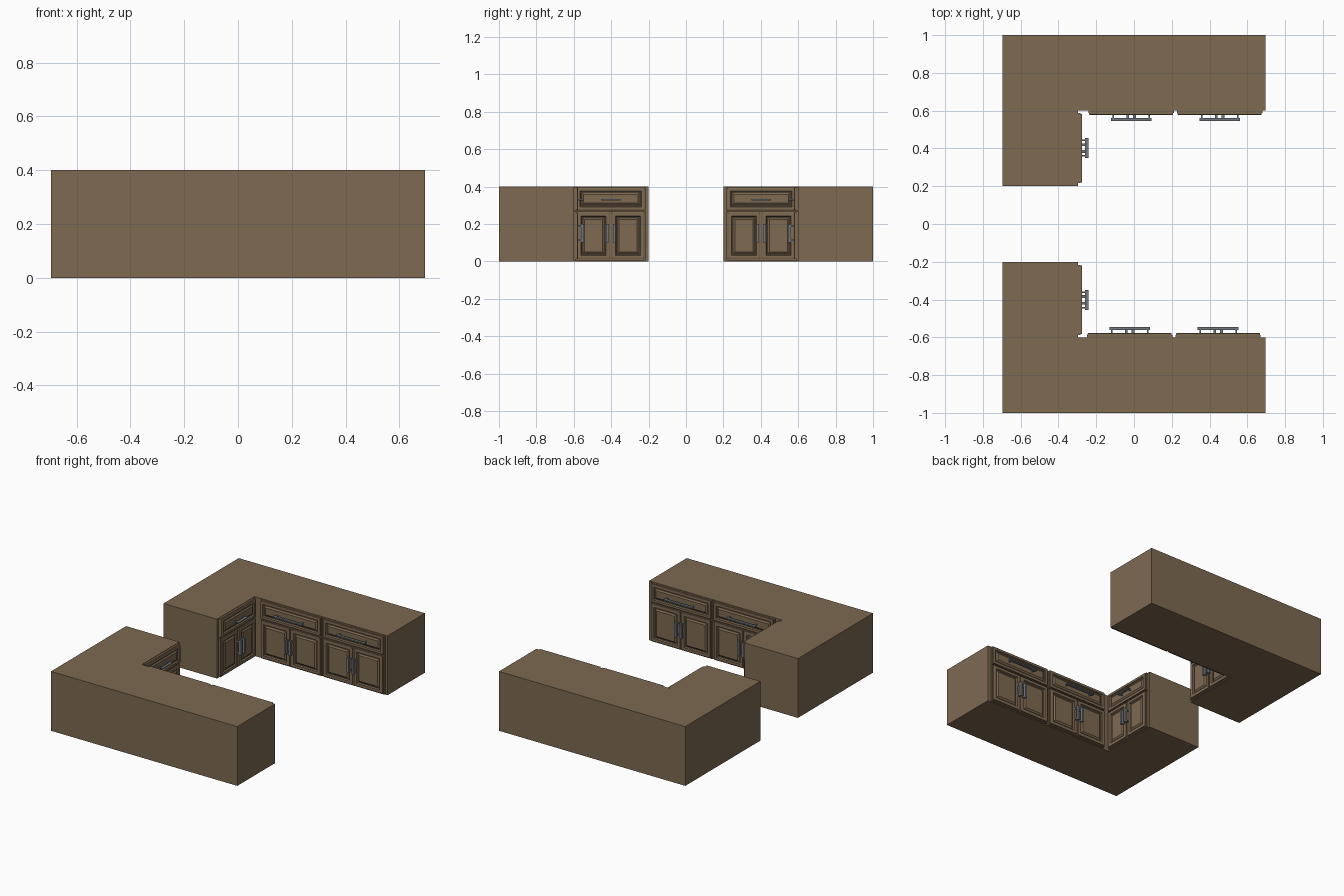
import bpy, bmesh
from math import pi
from mathutils import Matrix, Vector

if "Cube" in bpy.data.objects:
    bpy.data.objects.remove(bpy.data.objects["Cube"])


def material(name, color):
    m = bpy.data.materials.new(name)
    m.diffuse_color = color
    m.use_nodes = True
    m.node_tree.nodes["Principled BSDF"].inputs["Base Color"].default_value = m.diffuse_color
    return m


WOOD = material("brown_wood", (0.205, 0.142, 0.083, 1))
METAL = material("grey_metal", (0.17, 0.19, 0.21, 1))


def finish(bm, name, mat, matrix=Matrix()):
    bmesh.ops.recalc_face_normals(bm, faces=bm.faces)
    me = bpy.data.meshes.new(name)
    bm.to_mesh(me)
    bm.free()
    me.materials.append(mat)
    ob = bpy.data.objects.new(name, me)
    ob.matrix_world = matrix
    bpy.context.collection.objects.link(ob)


def add_box(bm, lo, hi):
    lo, hi = Vector(lo), Vector(hi)
    size = hi - lo
    bmesh.ops.create_cube(bm, size=1, matrix=Matrix.Translation((lo + hi) / 2)
                          @ Matrix.Diagonal((*size, 1)))


def counter(name, s):
    """L-shaped cabinet body, s = side in y."""
    bm = bmesh.new()
    outline = [(-.695, .2), (-.297, .2), (-.297, .6), (.695, .6), (.695, 1), (-.695, 1)]
    face = bm.faces.new([bm.verts.new((x, s * y, 0)) for x, y in outline])
    top = bmesh.ops.extrude_face_region(bm, geom=[face])["geom"]
    bmesh.ops.translate(bm, vec=(0, 0, .4),
                        verts=[v for v in top if isinstance(v, bmesh.types.BMVert)])
    finish(bm, name, WOOD)


def raised_panel(name, x0, x1, z0, z1, base, matrix, inset):
    """Nested rectangles: frame, moulded recess and raised centre; -y is outward."""
    bm = bmesh.new()
    rings = [(0, base), (0, .021), (.003, .023), (inset, .023), (inset + .004, .014),
             (inset + .009, .014), (inset + .019, .021)]
    loops = []
    for i, d in rings:
        loops.append([bm.verts.new((x, -d, z)) for x, z in
                      ((x0 + i, z0 + i), (x1 - i, z0 + i), (x1 - i, z1 - i), (x0 + i, z1 - i))])
    for a, b in zip(loops, loops[1:]):
        for k in range(4):
            bm.faces.new((a[k], a[(k + 1) % 4], b[(k + 1) % 4], b[k]))
    bm.faces.new(loops[-1])
    bm.faces.new(loops[0])
    finish(bm, name, WOOD, matrix)


def handle(name, x, z, length, vertical, matrix):
    """Bar pull on two posts."""
    bm = bmesh.new()
    h, t = length / 2, (.007 if vertical else .004)

    def part(a, b, d0, d1):
        if vertical:
            add_box(bm, (x - t, -d1, z + a), (x + t, -d0, z + b))
        else:
            add_box(bm, (x + a, -d1, z - t), (x + b, -d0, z + t))
    part(-h, h, .038, .055)
    for p in (-h + .008, h - .016):
        part(p, p + .008, .015, .04)
    finish(bm, name, METAL, matrix)


def cabinet_front(tag, origin, angle, width, pull):
    m = Matrix.Translation(origin) @ Matrix.Rotation(angle, 4, 'Z')
    w = width / 2
    # backing plates for drawer and doors
    bm = bmesh.new()
    add_box(bm, (-w, -.013, .005), (w, .003, .266))
    add_box(bm, (-w, -.013, .272), (w, .003, .397))
    finish(bm, tag + "_face_frame", WOOD, m)
    # drawer
    raised_panel(tag + "_drawer", -w + .004, w - .004, .275, .394, .01, m, .017)
    handle(tag + "_drawer_handle", 0, .33, pull, False, m)
    # door pair
    for side, s in (("left", -1), ("right", 1)):
        x0, x1 = sorted((s * .006, s * (w - .006)))
        raised_panel(f"{tag}_{side}_door", x0, x1, .012, .262, .01, m, .02)
        handle(f"{tag}_{side}_door_handle", s * .018, .15, .1, True, m)


for label, s, shift in (("back", 1, 0), ("front", -1, -.008)):
    counter(label + "_counter", s)
    turn = 0 if s > 0 else pi
    for i, cx in enumerate((-.015, .453)):
        cabinet_front(f"{label}_long_{i + 1}", (cx + shift, s * .6, 0), turn, .452, .215)
    cabinet_front(label + "_short", (-.297, s * .402, 0), pi / 2, .37, .105)
